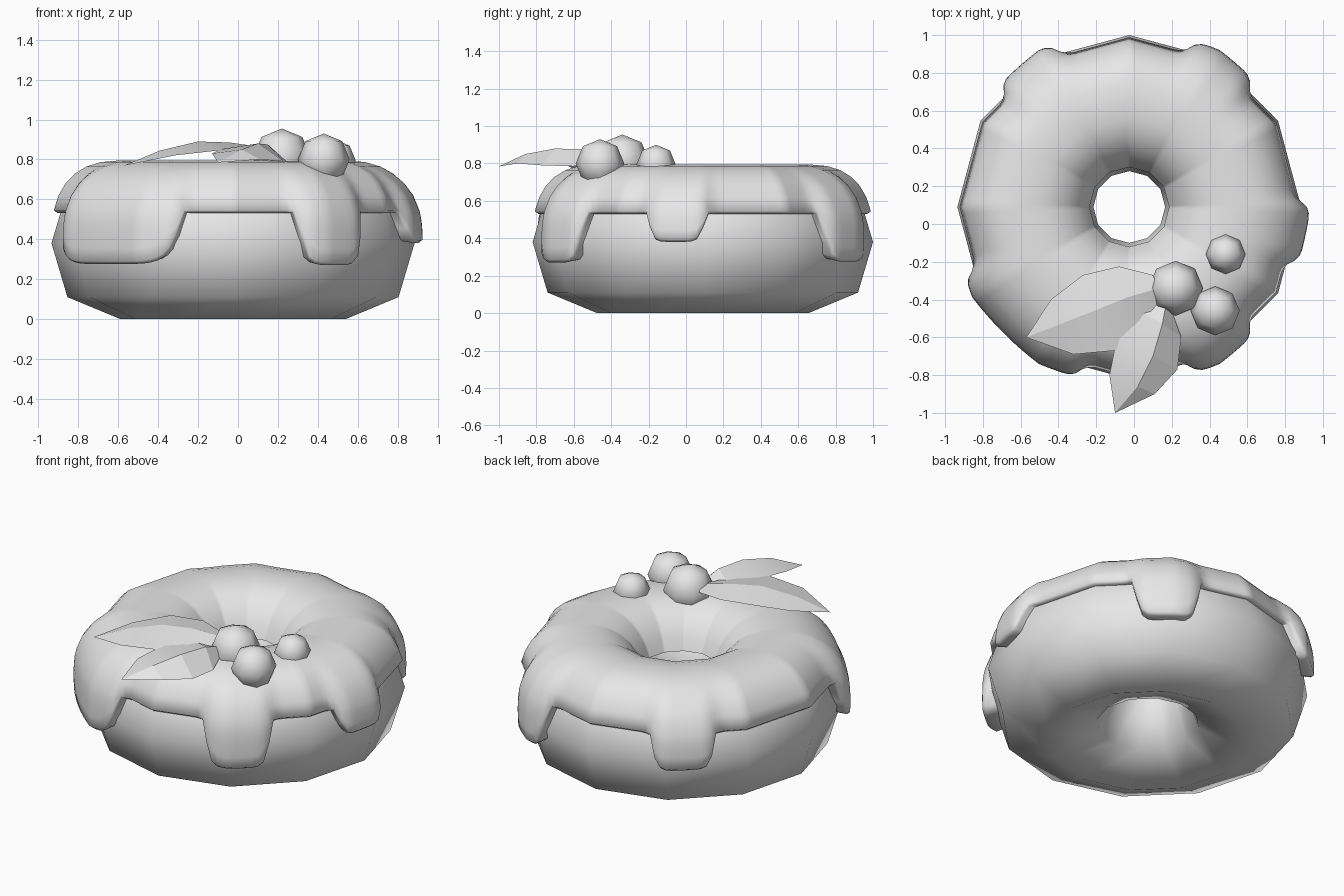
import bpy, bmesh, math
from mathutils import Vector

if "Cube" in bpy.data.objects:
    bpy.data.objects.remove(bpy.data.objects["Cube"])

grey = bpy.data.materials.new("plain grey")
grey.use_nodes = True
grey.diffuse_color = (0.8, 0.8, 0.8, 1)
grey.node_tree.nodes["Principled BSDF"].inputs["Base Color"].default_value = (0.8, 0.8, 0.8, 1)

CENTRE = Vector((-0.025, 0.09, 0))
SIDES = 12


def finish(bm, name, smooth):
    bmesh.ops.recalc_face_normals(bm, faces=bm.faces)
    mesh = bpy.data.meshes.new(name)
    bm.to_mesh(mesh)
    bm.free()
    mesh.materials.append(grey)
    ob = bpy.data.objects.new(name, mesh)
    bpy.context.collection.objects.link(ob)
    bpy.ops.object.select_all(action='DESELECT')
    ob.select_set(True)
    bpy.context.view_layer.objects.active = ob
    bpy.ops.object.shade_smooth_by_angle(angle=math.radians(smooth))


def revolve(name, columns, profile, closed, smooth):
    """Join one (radius, height) profile per angle into a ring-shaped surface."""
    bm = bmesh.new()
    grid = []
    for i in range(columns):
        a = math.tau * i / columns
        grid.append([bm.verts.new(CENTRE + Vector((r * math.cos(a), r * math.sin(a), z)))
                     for r, z in profile(a)])
    rows = len(grid[0])
    for i in range(columns):
        here, there = grid[i], grid[(i + 1) % columns]
        for j in range(rows if closed else rows - 1):
            k = (j + 1) % rows
            bm.faces.new((here[j], there[j], there[k], here[k]))
    bmesh.ops.remove_doubles(bm, verts=bm.verts, dist=0.0005)
    finish(bm, name, smooth)


# Ring-shaped cake with a flattish underside
BODY = [(0.565, 0), (0.83, 0.11), (0.91, 0.38), (0.83, 0.65),
        (0.56, 0.745), (0.30, 0.65), (0.19, 0.38), (0.29, 0.11)]
revolve("cake_ring", SIDES, lambda a: BODY, True, 60)

# Icing with drips: middle angle, half width (degrees), lowest height
DRIPS = [(-57, 11.5, 0.285), (-9, 9.5, 0.395), (57, 11.5, 0.29),
         (126, 11, 0.355), (228, 25, 0.29)]
RIM, MIDDLE, HEIGHT = 0.545, 0.38, 0.415
OUTER_CURVE, INNER_CURVE = 0.78, 0.87


def drip_shape(a):
    """Lowest height of the icing, and how far it bulges (0 to 1)."""
    low, bulge = RIM, 0
    for mid, half, z in DRIPS:
        off = abs((math.degrees(a) - mid + 180) % 360 - 180)
        u = off / half
        if u < 1:
            low = RIM - (RIM - z) * (1 - u ** 6) ** 0.5
        t = min(1, max(0, (half + 5 - off) / 9))
        bulge = max(bulge, t * t * (3 - 2 * t))
    return low, bulge


def power(value, p):
    return math.copysign(abs(value) ** p, value)


def angle_at(z, p):
    return math.asin(power((z - MIDDLE) / HEIGHT, 1 / p))


def icing_profile(a):
    low, bulge = drip_shape(a)
    # Follow the flat sides of the cake, less so over the drips
    step = math.tau / SIDES
    flat = math.cos(step / 2) / math.cos(a % step - step / 2)
    start = math.pi - angle_at(0.55, INNER_CURVE)
    rim, end = angle_at(RIM, OUTER_CURVE), angle_at(low, OUTER_CURVE)
    turns = [start + (rim - start) * j / 12 for j in range(13)]
    turns += [rim + (end - rim) * j / 4 for j in range(1, 5)]
    points = [(0.25, 0.54)]
    for t in turns:
        c, s = math.cos(t), math.sin(t)
        # The bulge of a drip fades out towards the top
        swell = bulge * (1 - abs(s) ** 3) if c > 0 else 0
        p, width = (OUTER_CURVE, 0.362 + 0.047 * swell) if c > 0 else (INNER_CURVE, 0.36)
        follow = flat + (1 - flat) * swell / 2
        points.append(((0.55 + width * power(c, p)) * follow,
                       MIDDLE + HEIGHT * power(s, p)))
    # Rounded lip tucked back into the cake
    r, z = points[-1]
    return points + [(r - 0.018, z - 0.014), (r - 0.1, z)]


revolve("icing", 180, icing_profile, False, 70)

# Berries
for name, radius, place in [("large_berry", 0.145, (0.22, -0.34, 0.81)),
                            ("middle_berry", 0.13, (0.43, -0.46, 0.80)),
                            ("small_berry", 0.105, (0.485, -0.16, 0.795))]:
    bm = bmesh.new()
    bmesh.ops.create_uvsphere(bm, u_segments=8, v_segments=4, radius=radius)
    bmesh.ops.translate(bm, verts=bm.verts, vec=place)
    finish(bm, name, 60)


# Leaves: a raised midrib with an edge sloping down on each side
def leaf(name, left, rib, right):
    bm = bmesh.new()
    tip = bm.verts.new(rib[-1])
    rows = [[bm.verts.new(p) for p in side] for side in (left, rib[:-1], right)]
    for a, b in ((rows[0], rows[1]), (rows[1], rows[2])):
        for i in range(len(a) - 1):
            bm.faces.new((a[i], b[i], b[i + 1], a[i + 1]))
        bm.faces.new((a[-1], b[-1], tip))
    finish(bm, name, 15)


leaf("wide_leaf",
     [(0.10, -0.27, 0.84), (-0.08, -0.225, 0.86), (-0.27, -0.27, 0.86), (-0.44, -0.40, 0.82)],
     [(0.13, -0.34, 0.86), (-0.04, -0.39, 0.885), (-0.20, -0.455, 0.89), (-0.39, -0.53, 0.845),
      (-0.57, -0.60, 0.77)],
     [(0.12, -0.46, 0.82), (0.05, -0.58, 0.835), (-0.10, -0.67, 0.845), (-0.32, -0.69, 0.82)])
leaf("narrow_leaf",
     [(0.10, -0.40, 0.82), (0.00, -0.44, 0.84), (-0.09, -0.60, 0.85), (-0.13, -0.80, 0.83)],
     [(0.17, -0.42, 0.84), (0.15, -0.53, 0.875), (0.10, -0.70, 0.88), (0.02, -0.86, 0.85),
      (-0.10, -1.0, 0.785)],
     [(0.20, -0.46, 0.80), (0.25, -0.60, 0.785), (0.23, -0.77, 0.79), (0.11, -0.90, 0.80)])
